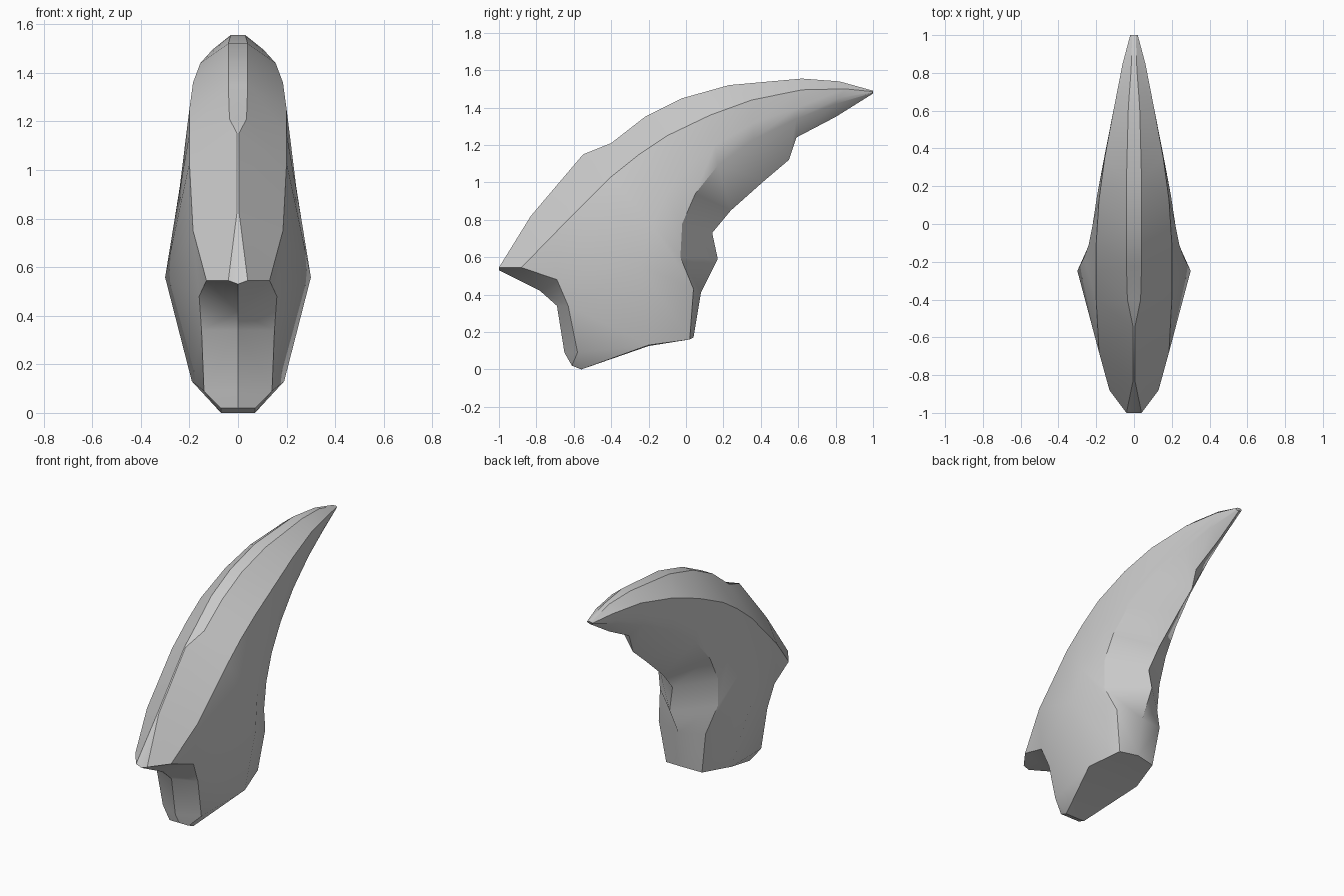
import bpy
import bmesh
from math import radians
from mathutils import Matrix, Vector

default_cube = bpy.data.objects.get("Cube")
if default_cube:
    bpy.data.objects.remove(default_cube, do_unlink=True)

# Single horn-like material
material = bpy.data.materials.new("plain grey")
material.use_nodes = True
grey = (0.6, 0.6, 0.6, 1)
material.diffuse_color = grey
material.node_tree.nodes["Principled BSDF"].inputs["Base Color"].default_value = grey


def rail(widths, path):
    """Combine half widths and a side profile into points."""
    return [Vector((x, y, z)) for x, (y, z) in zip(widths, path)]


# Lengthwise rails of one half, from the tip down to the base
spine_path = [(1, 1.49), (.82, 1.54), (.62, 1.555), (.23, 1.52), (-.02, 1.45),
              (-.22, 1.35), (-.4, 1.21), (-.55, 1.15), (-.83, .82), (-1, .545)]
shoulder_path = [(1, 1.485), (.85, 1.5), (.62, 1.495), (.35, 1.44), (.13, 1.36),
                 (-.1, 1.25), (-.25, 1.15), (-.4, 1.03), (-.68, .75), (-.88, .545)]
crease_path = [(.99, 1.475), (.8, 1.42), (.59, 1.34), (.36, 1.23), (.17, 1.09),
               (.05, .94), (-.02, .78), (-.03, .6), (.04, .43), (.02, .16)]
keel_path = [(1, 1.475), (.8, 1.35), (.59, 1.24), (.55, 1.12), (.42, 1.01),
             (.24, .85), (.14, .73), (.17, .59), (.08, .41), (.04, .17)]

spine = rail([0] * len(spine_path), spine_path)
strip = rail([.01, .015, .03, .04, .04, .04, .035, .004, .005, .04], spine_path)
shoulder = rail([.02, .06, .105, .155, .185, .2, .2, .2, .185, .13], shoulder_path)
crease = rail([.01, .06, .1, .15, .19, .21, .22, .21, .17, .13], crease_path)
keel = rail([0] * len(keel_path), keel_path)

# The flank rail lies between shoulder and crease and bulges outward
flank_widths = [.02, .065, .107, .157, .195, .22, .24, .265, .3, .19]
flank = [a.lerp(c, .6) for a, c in zip(shoulder, crease)]
for point, width in zip(flank, flank_widths):
    point.x = width
flank[-1] = Vector((.19, -.2, .13))
spine[-1].z -= .015

bm = bmesh.new()


def vert(*co):
    return bm.verts.new(co)


def face(*verts):
    bm.faces.new(verts)


rails = [[bm.verts.new(p) for p in r]
         for r in (spine, strip, shoulder, flank, crease, keel)]
top, edge, side, wide, rear, ridge = rails
last = len(top) - 1

# Skin between neighbouring rails, leaving the lower front flank open
for left, right in zip(rails, rails[1:]):
    for i in range(last):
        if left is side and i == last - 1:
            continue
        face(left[i], left[i + 1], right[i + 1], right[i])
face(*[r[0] for r in rails])

# Lower front flank, running from the lip to the foot
lip = vert(.16, -.69, .48)
neck = vert(.15, -.63, .34)
foot = vert(.14, -.58, .09)
face(side[-2], lip, wide[-2])
face(side[-2], side[-1], lip)
face(lip, neck, wide[-2])
face(neck, foot, wide[-1], wide[-2])

# Overhang underside and front of the base
under = vert(0, -.78, .42)
throat = vert(0, -.69, .34)
shin = vert(0, -.65, .09)
face(top[-1], under, side[-1], edge[-1])
face(side[-1], under, lip)
face(under, throat, neck, lip)
face(throat, shin, foot, neck)

# Chamfered toe and sloping bottom
toe = vert(0, -.61, .02)
toe_side = vert(.07, -.61, .02)
heel = vert(0, -.56, 0)
heel_side = vert(.07, -.56, 0)
middle = vert(0, -.2, .125)
face(shin, toe, toe_side, foot)
face(toe_side, heel_side, foot)
face(toe, heel, heel_side, toe_side)
face(heel_side, wide[-1], foot)
face(heel, middle, wide[-1], heel_side)
face(middle, ridge[-1], rear[-1], wide[-1])

# Mirror the half and close the centre seam
bmesh.ops.mirror(bm, geom=bm.verts[:] + bm.edges[:] + bm.faces[:],
                 matrix=Matrix.Identity(4), merge_dist=.001, axis='X')
bmesh.ops.remove_doubles(bm, verts=bm.verts[:], dist=.0005)
bmesh.ops.recalc_face_normals(bm, faces=bm.faces[:])

mesh = bpy.data.meshes.new("claw")
bm.to_mesh(mesh)
bm.free()
mesh.materials.append(material)
claw = bpy.data.objects.new("claw", mesh)
bpy.context.collection.objects.link(claw)

# Soft flanks with crisp creases
bpy.ops.object.select_all(action='DESELECT')
claw.select_set(True)
bpy.context.view_layer.objects.active = claw
bpy.ops.object.shade_smooth_by_angle(angle=radians(32))
